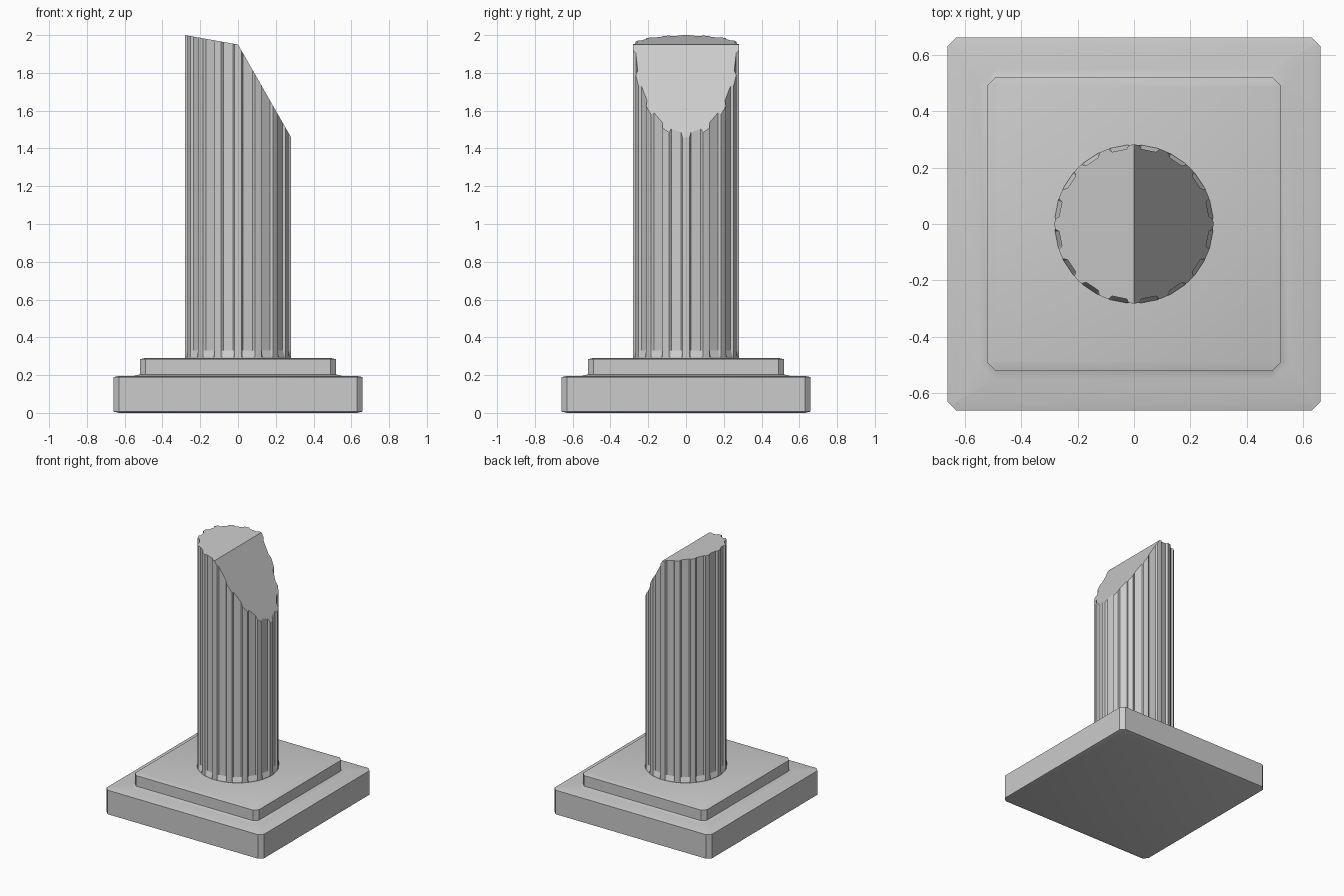
import bpy, bmesh
from math import cos, sin, radians

if "Cube" in bpy.data.objects:
    bpy.data.objects.remove(bpy.data.objects["Cube"])


def make_object(name, bm):
    bmesh.ops.remove_doubles(bm, verts=bm.verts, dist=0.0005)
    bmesh.ops.recalc_face_normals(bm, faces=bm.faces)
    me = bpy.data.meshes.new(name)
    bm.to_mesh(me)
    bm.free()
    ob = bpy.data.objects.new(name, me)
    bpy.context.collection.objects.link(ob)
    return ob


def bridge(bm, rings):
    for a, b in zip(rings, rings[1:]):
        n = len(a)
        for i in range(n):
            j = (i + 1) % n
            bm.faces.new((a[i], a[j], b[j], b[i]))


def square_ring(bm, h, cut, z):
    c = h - cut
    pts = [(h, -c), (h, c), (c, h), (-c, h), (-h, c), (-h, -c), (-c, -h), (c, -h)]
    return [bm.verts.new((x, y, z)) for x, y in pts]


# Stepped base: half width, corner cut, height
profile = [(0.63, 0.001, 0), (0.66, 0.03, 0.007), (0.66, 0.03, 0.189),
           (0.63, 0.001, 0.196), (0.55, 0.06, 0.196), (0.52, 0.03, 0.204),
           (0.52, 0.03, 0.284), (0.49, 0.001, 0.291)]
bm = bmesh.new()
rings = [square_ring(bm, *p) for p in profile]
bridge(bm, rings)
bm.faces.new(rings[0])
bm.faces.new(rings[-1])
base = make_object("stepped_base", bm)

# Fluted shaft: each flute has ridge centre, edge, two floor points, edge
FLUTES, R, R_IN = 16, 0.281, 0.267
section = []
for k in range(FLUTES):
    for offset, r in ((0, R), (3.75, R), (5.5, R_IN), (17, R_IN), (18.75, R)):
        section.append((radians(k * 22.5 + offset), r))


def broken_top(x):
    return 1.95 - (1.75 if x > 0 else 0.178) * x


bm = bmesh.new()
rings = [[bm.verts.new((R * cos(a), R * sin(a), z)) for a, r in section]
         for z in (0.285, 0.297)]
rings.append([bm.verts.new((r * cos(a), r * sin(a), 0.33)) for a, r in section])
rings.append([bm.verts.new((r * cos(a), r * sin(a), broken_top(r * cos(a))))
              for a, r in section])
bridge(bm, rings)
bm.faces.new(rings[0])

# Broken top: shallow half and steep half meeting along x = 0
top, q = rings[-1], len(section) // 4
bm.faces.new(top[q:3 * q + 1])
bm.faces.new(top[3 * q:] + top[:q + 1])
shaft = make_object("broken_shaft", bm)

# Soft slopes on the base, crisp corners
bpy.ops.object.select_all(action='DESELECT')
base.select_set(True)
bpy.context.view_layer.objects.active = base
bpy.ops.object.shade_smooth_by_angle(angle=radians(30))
